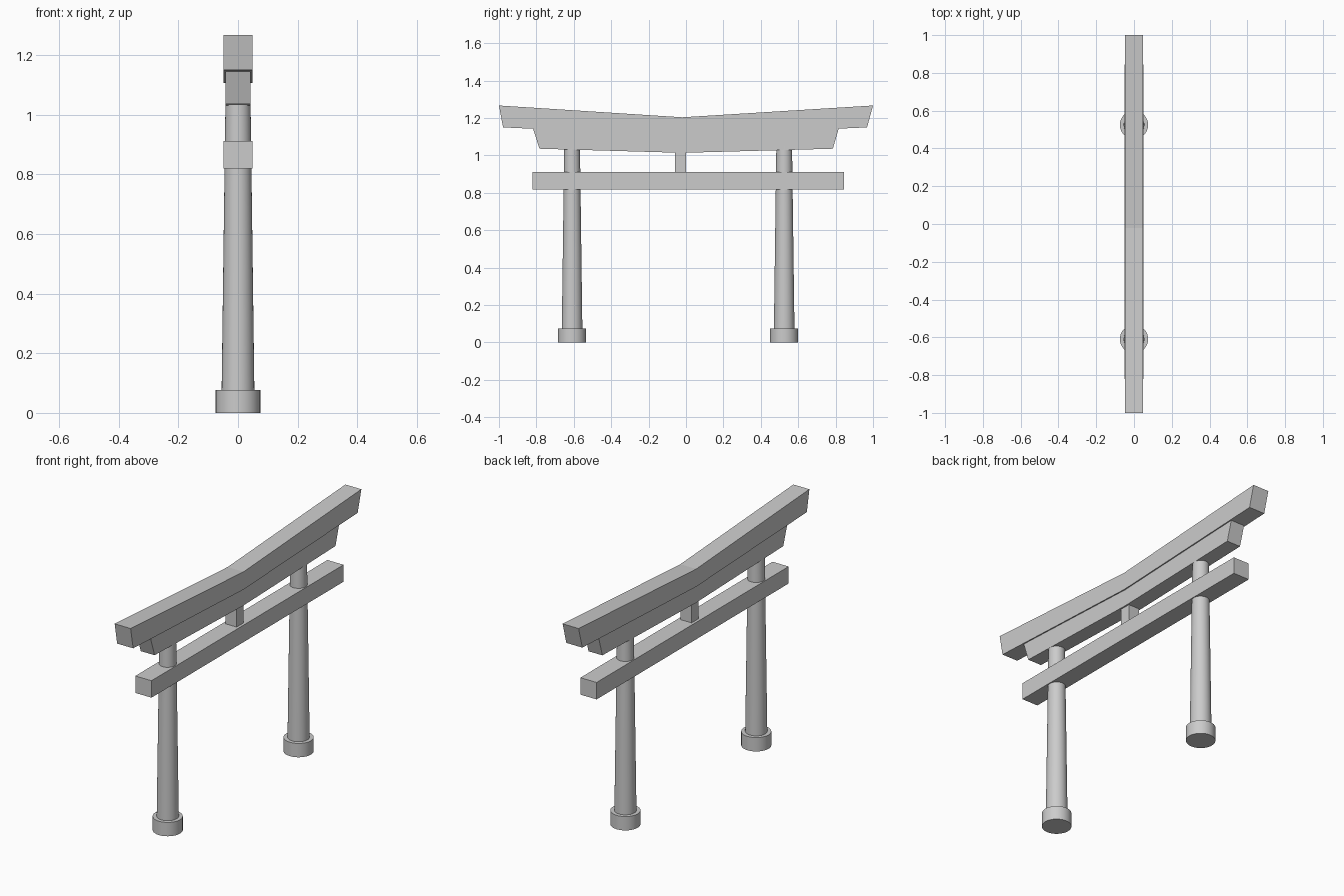
import bpy, bmesh, math

if "Cube" in bpy.data.objects:
    bpy.data.objects.remove(bpy.data.objects["Cube"])

VALLEY = -0.02  # y of the bend in the roof beams


def finish(name, bm, smooth=False):
    bmesh.ops.recalc_face_normals(bm, faces=bm.faces)
    me = bpy.data.meshes.new(name)
    bm.to_mesh(me)
    bm.free()
    ob = bpy.data.objects.new(name, me)
    bpy.context.collection.objects.link(ob)
    if smooth:
        bpy.ops.object.select_all(action='DESELECT')
        ob.select_set(True)
        bpy.context.view_layer.objects.active = ob
        bpy.ops.object.shade_smooth_by_angle(angle=math.radians(35))
    return ob


def bent_beam(name, half_x, bottom, top):
    """Beam from matching left / middle / right (y, z) points below and above."""
    bm = bmesh.new()
    rings = [[bm.verts.new((x, y, z)) for x, (y, z) in
              ((-half_x, b), (half_x, b), (half_x, t), (-half_x, t))]
             for b, t in zip(bottom, top)]
    for r, s in zip(rings, rings[1:]):
        for i in range(4):
            j = (i + 1) % 4
            bm.faces.new((r[i], r[j], s[j], s[i]))
    bm.faces.new(rings[0])
    bm.faces.new(rings[-1])
    return finish(name, bm)


def box_beam(name, half_x, y0, y1, z0, z1):
    return bent_beam(name, half_x, [(y0, z0), (y1, z0)], [(y0, z1), (y1, z1)])


def column(name, y, r0, r1, z0, z1):
    bm = bmesh.new()
    bmesh.ops.create_cone(bm, cap_ends=True, segments=32, radius1=r0, radius2=r1, depth=z1 - z0)
    bmesh.ops.translate(bm, verts=bm.verts, vec=(0, y, (z0 + z1) / 2))
    return finish(name, bm, smooth=True)


# pillars with round footings
for side, y in (("left", -0.609), ("right", 0.525)):
    column(side + "_footing", y, 0.075, 0.075, 0, 0.076)
    column(side + "_pillar", y, 0.055, 0.042, 0.07, 1.05)

# straight tie beam and short centre strut
box_beam("tie_beam", 0.049, -0.82, 0.845, 0.819, 0.912)
box_beam("centre_strut", 0.034, -0.06, 0.0, 0.905, 1.03)

# lower lintel and upswept top beam
bent_beam("lower_lintel", 0.042,
          [(-0.783, 1.036), (VALLEY, 1.014), (0.785, 1.036)],
          [(-0.819, 1.145), (VALLEY, 1.109), (0.817, 1.145)])
bent_beam("top_beam", 0.0485,
          [(-0.978, 1.15), (VALLEY, 1.107), (0.968, 1.15)],
          [(-1.0, 1.267), (VALLEY, 1.204), (1.0, 1.267)])
